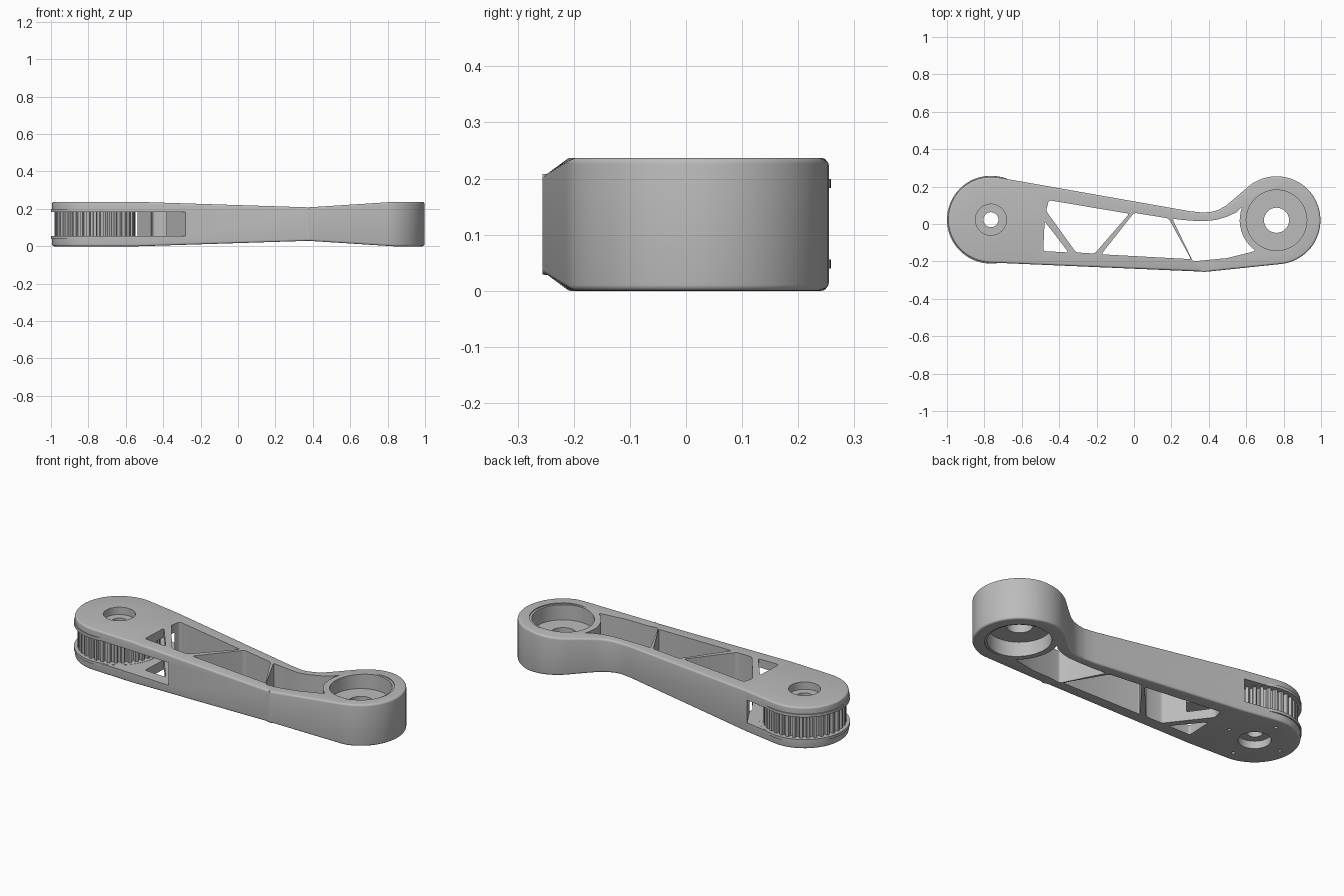
import bpy, bmesh
from math import radians, sin, cos, pi
from mathutils import Vector

old = bpy.data.objects.get("Cube")
if old:
    bpy.data.objects.remove(old, do_unlink=True)

H = 0.237                                  # full height of both hubs
LEFT, RIGHT = (-0.765, 0.023), (0.762, 0.02)

grey = bpy.data.materials.new("satin grey")
grey.use_nodes = True
grey.diffuse_color = (0.5, 0.5, 0.5, 1)
grey.node_tree.nodes["Principled BSDF"].inputs["Base Color"].default_value = (0.5, 0.5, 0.5, 1)


def arc(centre, r, a0, a1, n):
    angles = [radians(a0 + (a1 - a0) * i / n) for i in range(n + 1)]
    return [(centre[0] + r * cos(a), centre[1] + r * sin(a)) for a in angles]


def circle(centre, r, n=64):
    return arc(centre, r, 0, 360, n)[:-1]


def prism(points, z0, z1, corner=0):
    """Extrude a flat outline; optionally round its upright corners."""
    bm = bmesh.new()
    base = bm.faces.new([bm.verts.new((x, y, z0)) for x, y in points])
    top = bmesh.ops.extrude_face_region(bm, geom=[base])["geom"]
    bmesh.ops.translate(bm, vec=(0, 0, z1 - z0),
                        verts=[v for v in top if isinstance(v, bmesh.types.BMVert)])
    bmesh.ops.recalc_face_normals(bm, faces=bm.faces)
    if corner:
        upright = [e for e in bm.edges if abs(e.verts[0].co.z - e.verts[1].co.z) > 0.01
                   and e.calc_face_angle() > 0.6]
        bmesh.ops.bevel(bm, geom=upright, offset=corner, segments=4, profile=0.5, affect='EDGES')
    return bm


def make(name, bm):
    mesh = bpy.data.meshes.new(name)
    bm.to_mesh(mesh)
    bm.free()
    mesh.materials.append(grey)
    ob = bpy.data.objects.new(name, mesh)
    bpy.context.collection.objects.link(ob)
    return ob


def activate(ob):
    bpy.ops.object.select_all(action='DESELECT')
    ob.select_set(True)
    bpy.context.view_layer.objects.active = ob


def cut(ob, points, z0, z1, corner=0):
    cutter = make("cutter", prism(points, z0, z1, corner))
    cutter.hide_render = True
    mod = ob.modifiers.new("cut", 'BOOLEAN')
    mod.operation, mod.solver, mod.object = 'DIFFERENCE', 'EXACT', cutter
    activate(ob)
    bpy.ops.object.modifier_apply(modifier=mod.name)
    bpy.data.objects.remove(cutter, do_unlink=True)


def smooth(ob):
    activate(ob)
    bpy.ops.object.shade_smooth_by_angle(angle=radians(35))


# Arm body: two hubs joined by a waisted beam
outline = (arc(RIGHT, 0.235, -83, 130, 40)
           + [(0.53, 0.13), (0.49, 0.097), (0.45, 0.075), (0.41, 0.064), (0.37, 0.061), (0.3, 0.068)]
           + arc(LEFT, 0.229, 80, 267, 36)
           + [(0.35, -0.254), (0.377, -0.256), (0.4, -0.254)])
bm = prism(outline, 0, H)
waist, taper_start, taper_end = 0.377, -0.53, 0.83
for x in (taper_start, waist, taper_end):
    bmesh.ops.bisect_plane(bm, geom=bm.verts[:] + bm.edges[:] + bm.faces[:],
                           plane_co=(x, 0, 0), plane_no=(1, 0, 0))
for v in bm.verts:
    end = taper_start if v.co.x < waist else taper_end
    inset = 0.029 * max(0, (v.co.x - end) / (waist - end))
    v.co.z = inset if v.co.z < H / 2 else H - inset
bm.normal_update()
rims = [e for e in bm.edges if e.calc_face_angle(0) > 1]
bmesh.ops.bevel(bm, geom=rims, offset=0.015, segments=4, profile=0.5,
                affect='EDGES', clamp_overlap=True)
arm = make("arm_body", bm)

# Belt slot wrapping around the pulley hub
cut(arm, [(-1.2, -0.4), (-0.18, -0.4), (-0.285, -0.22), (-0.54, 0.22), (-0.64, 0.4), (-1.2, 0.4)],
    0.055, 0.184)

# Truss windows
windows = [
    [(-0.478, 0.015), (-0.485, -0.145), (-0.35, -0.152)],
    [(-0.455, 0.127), (-0.47, 0.07), (-0.31, -0.152), (-0.21, -0.158), (-0.025, 0.055)],
    [(0.0, 0.06), (-0.175, -0.162), (0.305, -0.188), (0.185, 0.03)],
    [(0.205, 0.028), (0.315, -0.2), (0.5, -0.182)] + arc(RIGHT, 0.197, 236, 158, 10)
    + [(0.55, 0.064), (0.5, 0.04), (0.44, 0.022), (0.377, 0.015), (0.3, 0.018)],
]
for w in windows:
    cut(arm, w, -0.1, 0.4, 0.012)

# Bearing seats and shaft holes
for centre, seat, low, high, hole in ((LEFT, 0.083, 0.042, H - 0.042, 0.04),
                                      (RIGHT, 0.162, 0.092, H - 0.092, 0.067)):
    cut(arm, circle(centre, seat), high, 0.4)
    cut(arm, circle(centre, seat), -0.1, low)
    cut(arm, circle(centre, hole), -0.2, 0.5)
for z0, z1 in ((-0.1, 0.006), (H - 0.006, 0.4)):
    cut(arm, circle(RIGHT, 0.174), z0, z1)

# Small bolt holes under the pulley hub
for x, y in circle(LEFT, 0.165, 4):
    cut(arm, circle((x, y), 0.009, 12), -0.1, 0.03)
smooth(arm)

# Toothed pulley
teeth, profile = 36, []
for i in range(teeth):
    for offset, r in ((-0.32, 0.198), (-0.2, 0.216), (0.2, 0.216), (0.32, 0.198)):
        a = 2 * pi * (i + offset) / teeth
        profile.append((LEFT[0] + r * cos(a), LEFT[1] + r * sin(a)))
pulley = make("toothed_pulley", prism(profile, 0.05, 0.19))
cut(pulley, circle(LEFT, 0.04), -0.1, 0.4)
smooth(pulley)

# Pulley flanges
for name, z0 in (("lower_flange", 0.04), ("upper_flange", 0.183)):
    flange = make(name, prism(circle(LEFT, 0.235, 72), z0, z0 + 0.016))
    cut(flange, circle(LEFT, 0.09), -0.1, 0.4)
    smooth(flange)
